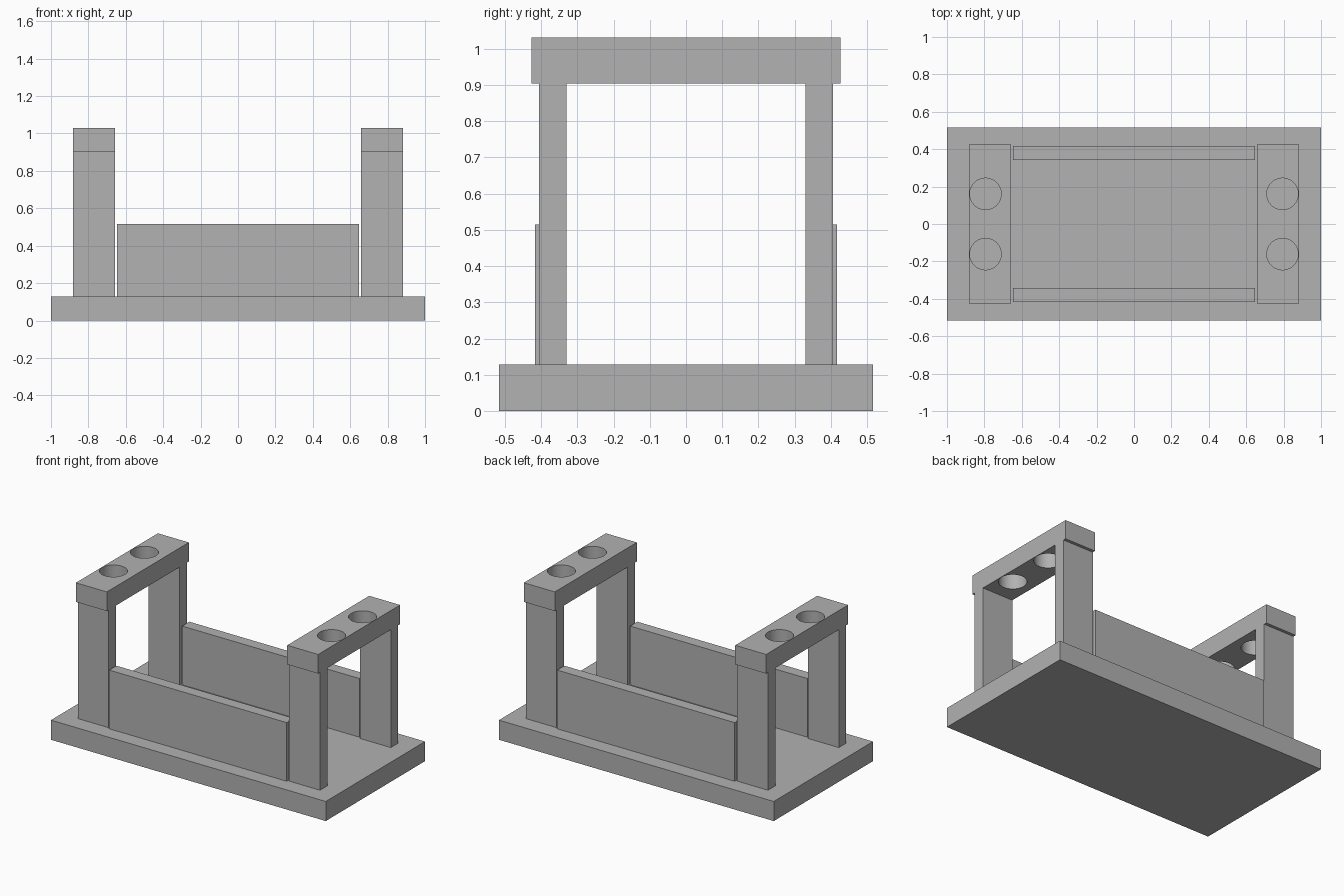
import bpy
from math import radians

default_cube = bpy.data.objects.get("Cube")
if default_cube:
    bpy.data.objects.remove(default_cube, do_unlink=True)

grey = bpy.data.materials.new("plain grey")
grey.use_nodes = True
colour = (0.445, 0.445, 0.445, 1)
grey.diffuse_color = colour
grey.node_tree.nodes["Principled BSDF"].inputs["Base Color"].default_value = colour


def box(name, centre, size):
    bpy.ops.mesh.primitive_cube_add(size=1, location=centre)
    obj = bpy.context.object
    obj.name = name
    obj.scale = size
    bpy.ops.object.transform_apply(location=False, rotation=False, scale=True)
    obj.data.materials.append(grey)
    return obj


def drill(target, x, y, z, radius):
    """Cut a round vertical hole right through the target."""
    bpy.ops.mesh.primitive_cylinder_add(vertices=64, radius=radius, depth=0.4, location=(x, y, z))
    cutter = bpy.context.object
    cutter.hide_render = True
    cutter.data.materials.append(grey)
    mod = target.modifiers.new("hole", "BOOLEAN")
    mod.operation = "DIFFERENCE"
    mod.solver = "EXACT"
    mod.object = cutter
    bpy.context.view_layer.objects.active = target
    bpy.ops.object.modifier_apply(modifier=mod.name)
    bpy.data.objects.remove(cutter, do_unlink=True)


base_top, beam_bottom, top = 0.129, 0.904, 1.03
frame_x, frame_width = 0.769, 0.225
beam_z = (beam_bottom + top) / 2

# Base plate
box("base_plate", (0, 0, base_top / 2), (2, 1.032, base_top))

# Long side panels
for label, side in (("front", -1), ("back", 1)):
    box(label + "_panel", (0, side * 0.379, (base_top + 0.515) / 2),
        (1.292, 0.075, 0.515 - base_top))

# End frames: two posts carrying a crossbeam with two holes
for label, end in (("left", 1), ("right", -1)):
    for row, side in (("front", -1), ("back", 1)):
        box(f"{label}_{row}_post", (end * frame_x, side * 0.3675, (base_top + beam_bottom) / 2),
            (frame_width, 0.077, beam_bottom - base_top))
    beam = box(label + "_crossbeam", (end * frame_x, 0, beam_z),
               (frame_width, 0.852, top - beam_bottom))
    for side in (-1, 1):
        drill(beam, end * 0.794, side * 0.161, beam_z, 0.084)
    bpy.ops.object.select_all(action="DESELECT")
    beam.select_set(True)
    bpy.context.view_layer.objects.active = beam
    bpy.ops.object.shade_smooth_by_angle(angle=radians(30))
